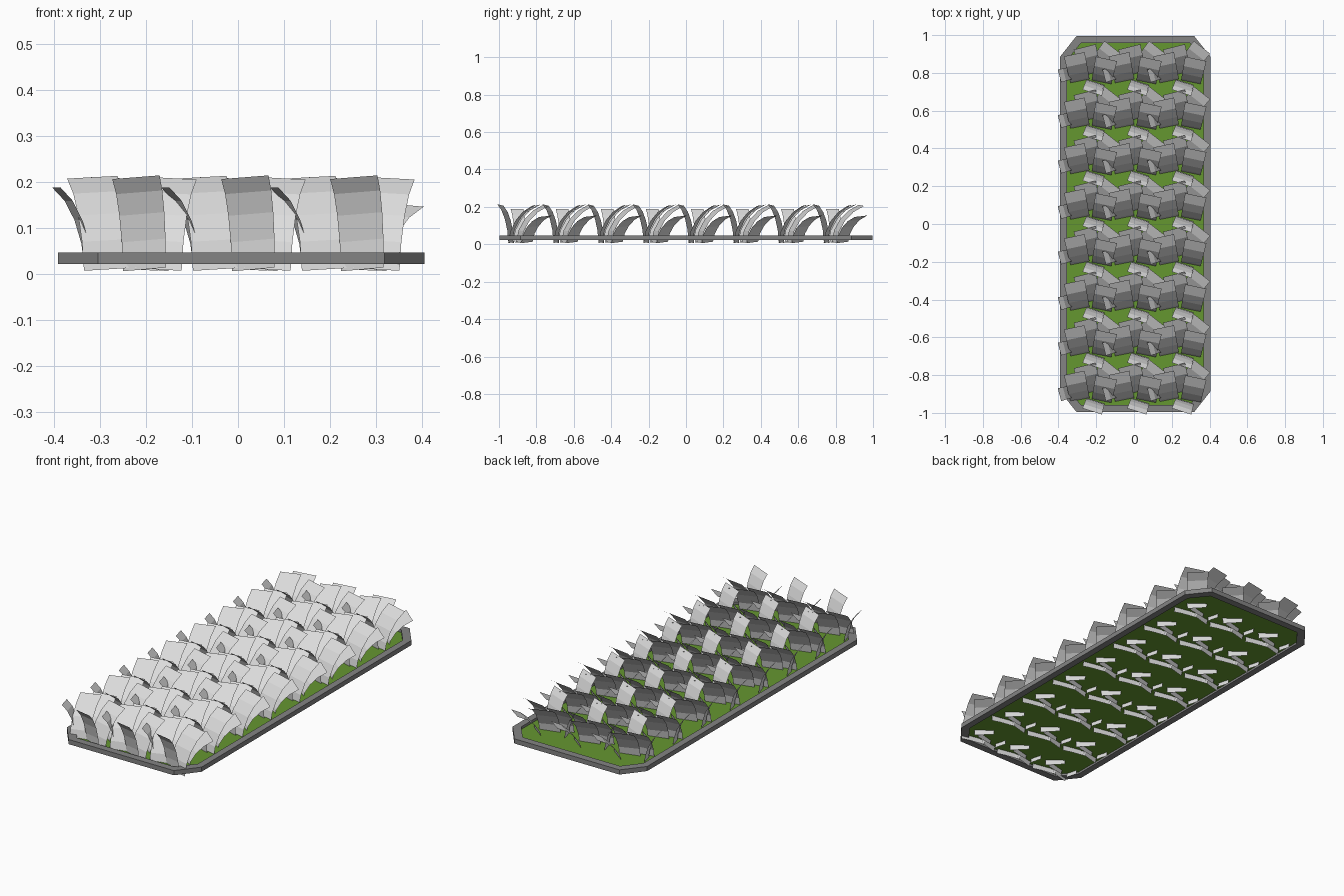
import bpy, bmesh, math
from mathutils import Vector

if "Cube" in bpy.data.objects:
    bpy.data.objects.remove(bpy.data.objects["Cube"])


def material(name, rgb):
    m = bpy.data.materials.new(name)
    m.diffuse_color = (*rgb, 1)
    m.use_nodes = True
    m.node_tree.nodes["Principled BSDF"].inputs["Base Color"].default_value = m.diffuse_color
    return m


FRAME = material("stone grey", (0.23, 0.23, 0.23))
SOIL = material("grass green", (0.13, 0.31, 0.03))
LEAF = material("pale leaf grey", (0.72, 0.72, 0.72))
CX = 0.007  # planter is slightly off centre in x


def mesh_from(bm, name, mat):
    me = bpy.data.meshes.new(name)
    bm.to_mesh(me)
    bm.free()
    me.materials.append(mat)
    return me


def add_object(me, name, loc=(0, 0, 0)):
    ob = bpy.data.objects.new(name, me)
    ob.location = loc
    bpy.context.collection.objects.link(ob)
    return ob


def octagon(bm, hx, hy, dx, dy, z):
    pts = []
    for sx, sy in ((1, 1), (-1, 1), (-1, -1), (1, -1)):
        pair = [(sx * hx, sy * (hy - dy)), (sx * (hx - dx), sy * hy)]
        pts += pair if sx * sy > 0 else pair[::-1]
    return [bm.verts.new((x, y, z)) for x, y in pts]


# planter frame: octagonal ring with a square section
bm = bmesh.new()
outer, inner = (0.398, 0.996, 0.087, 0.11), (0.362, 0.958, 0.074, 0.093)
rings = [octagon(bm, *outer, 0.022), octagon(bm, *outer, 0.047),
         octagon(bm, *inner, 0.047), octagon(bm, *inner, 0.022)]
for r in range(4):
    a, b = rings[r], rings[(r + 1) % 4]
    for i in range(8):
        j = (i + 1) % 8
        bm.faces.new((a[i], a[j], b[j], b[i]))
bmesh.ops.recalc_face_normals(bm, faces=bm.faces)
add_object(mesh_from(bm, "planter_frame", FRAME), "planter_frame", (CX, 0, 0))

# grass bed: single flat sheet inside the frame
bm = bmesh.new()
bm.faces.new(octagon(bm, *inner, 0.033))
add_object(mesh_from(bm, "grass_bed", SOIL), "grass_bed", (CX, 0, 0))


def leaf(bm, u, v, heading, reach, height, width, roll=0.0, steps=4):
    """Curved strip rising from the bed and bending over towards heading."""
    d = Vector((math.cos(math.radians(heading)), math.sin(math.radians(heading)), 0))
    side = Vector((-d.y, d.x, 0))
    prev = None
    for i in range(steps + 1):
        t = i / steps
        c = Vector((u, v, 0.01)) + d * reach * t ** 1.7
        c.z += height * math.sin(t * math.pi / 2 * 0.75) / math.sin(math.pi / 2 * 0.75)
        w = width * (0.9 + 0.1 * t) / 2
        row = [bm.verts.new(c + side * w * s + Vector((0, 0, s * roll))) for s in (-1, 1)]
        if prev:
            bm.faces.new((prev[1], prev[0], row[0], row[1]))
        prev = row


# one clump of leaves, shared by every plant
bm = bmesh.new()
leaf(bm, 0.022, 0.065, -108, 0.060, 0.200, 0.108, 0.004)   # front, leaning forward
leaf(bm, -0.060, 0.065, 102, 0.150, 0.200, 0.112, -0.003)  # left, leaning back
leaf(bm, 0.052, 0.060, 78, 0.130, 0.198, 0.115, 0.003)     # right, leaning back
leaf(bm, 0.000, 0.105, 104, 0.150, 0.198, 0.120, 0.003)    # middle, leaning back
leaf(bm, -0.100, 0.115, 195, 0.072, 0.178, 0.070)          # left side
leaf(bm, 0.035, 0.150, 52, 0.125, 0.140, 0.110, 0.004)     # right side, drooping
clump = mesh_from(bm, "leaf_clump", LEAF)

# three columns by eight rows of plants
for col in range(3):
    for row in range(8):
        add_object(clump, f"leaf_clump_{col}_{row}",
                   (-0.225 + 0.2365 * col, -1.0 + 0.241 * row, 0))
